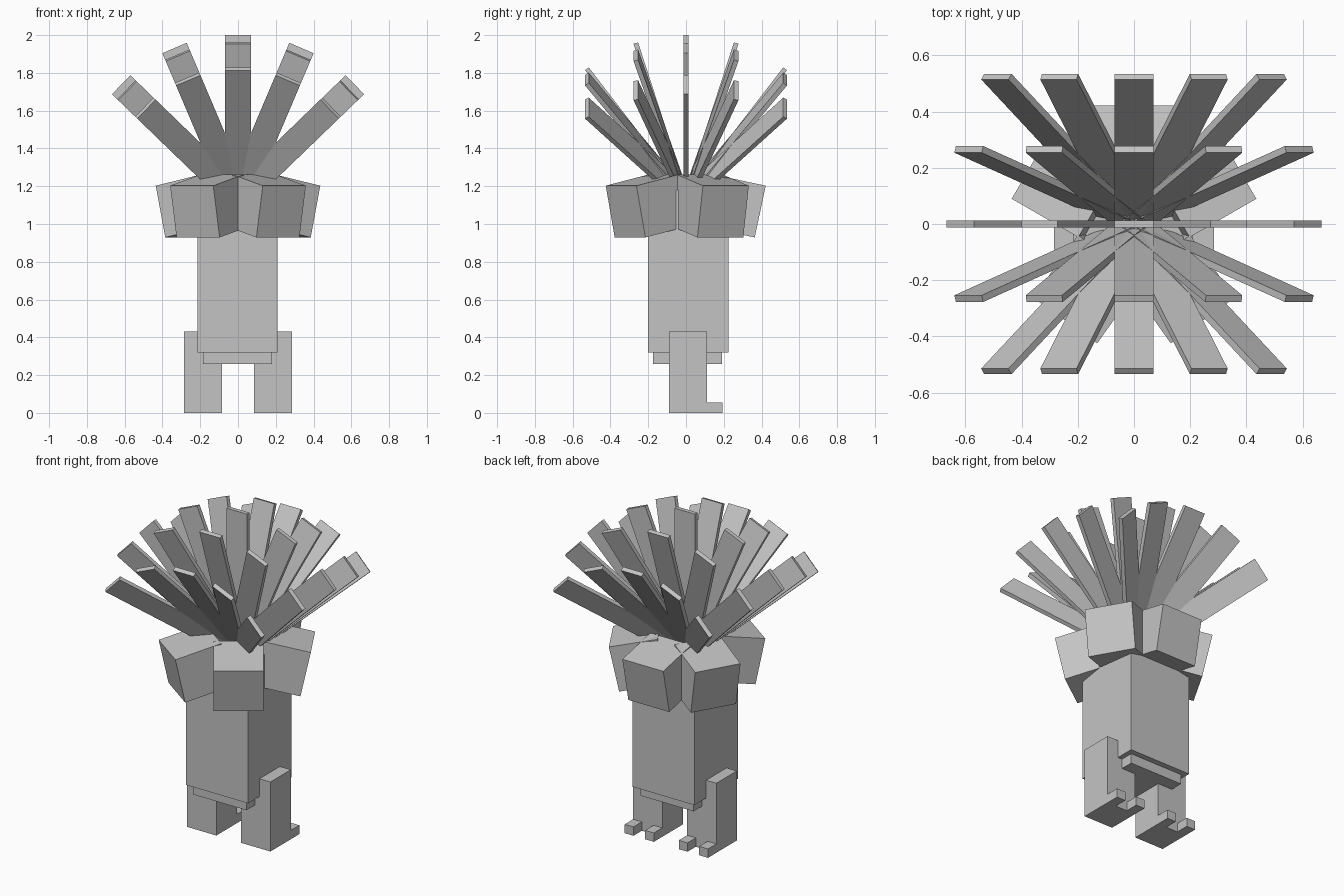
import bpy
from math import radians
from mathutils import Matrix

cube = bpy.data.objects.get("Cube")
if cube:
    bpy.data.objects.remove(cube, do_unlink=True)

grey = bpy.data.materials.new("plain grey")
grey.use_nodes = True
GREY = (0.55, 0.55, 0.55, 1)
grey.diffuse_color = GREY
grey.node_tree.nodes["Principled BSDF"].inputs["Base Color"].default_value = GREY


def box(name, low, high, matrix=Matrix()):
    """Box between two corners, then placed by a matrix."""
    mid = [(a + b) / 2 for a, b in zip(low, high)]
    size = [b - a for a, b in zip(low, high)]
    bpy.ops.mesh.primitive_cube_add(size=1)
    ob = bpy.context.object
    ob.name = name
    ob.data.transform(matrix @ Matrix.Translation(mid) @ Matrix.Diagonal((*size, 1)))
    ob.data.materials.append(grey)
    return ob


def turn(degrees, axis):
    return Matrix.Rotation(radians(degrees), 4, axis)


# Trunk and the smaller slab under it
box("trunk", (-0.215, -0.2, 0.32), (0.21, 0.225, 1.18))
box("hip_slab", (-0.185, -0.175, 0.26), (0.18, 0.19, 0.4))

# Legs, each with two toes at its edges
for side, x in (("right", -0.285), ("left", 0.085)):
    box(side + "_leg", (x, -0.09, 0), (x + 0.2, 0.11, 0.43))
    for label, tx in (("toe_a", x), ("toe_b", x + 0.14)):
        box(f"{side}_{label}", (tx, 0.1, 0), (tx + 0.06, 0.192, 0.055))

# Collar of five tilted blocks
for i, azimuth in enumerate((90, 30, 150, -54.5, -125.5)):
    place = turn(azimuth, 'Z') @ Matrix.Translation((0.256, 0, 1.095)) @ turn(12, 'Y')
    box(f"collar_block_{i + 1}", (-0.14,) * 3, (0.14,) * 3, place)

# Crest: five rows of five planks fanning from one pivot
PIVOT = Matrix.Translation((0, 0, 1.14))
for row, pitch in enumerate((-37.6, -18, 0, 18, 37.6)):
    for col, roll in enumerate((-46, -23, 0, 23, 46)):
        place = PIVOT @ turn(roll, 'Y') @ turn(-pitch, 'X')
        box(f"crest_plank_{row + 1}_{col + 1}", (-0.07, -0.0125, 0),
            (0.07, 0.0125, 0.86), place)
